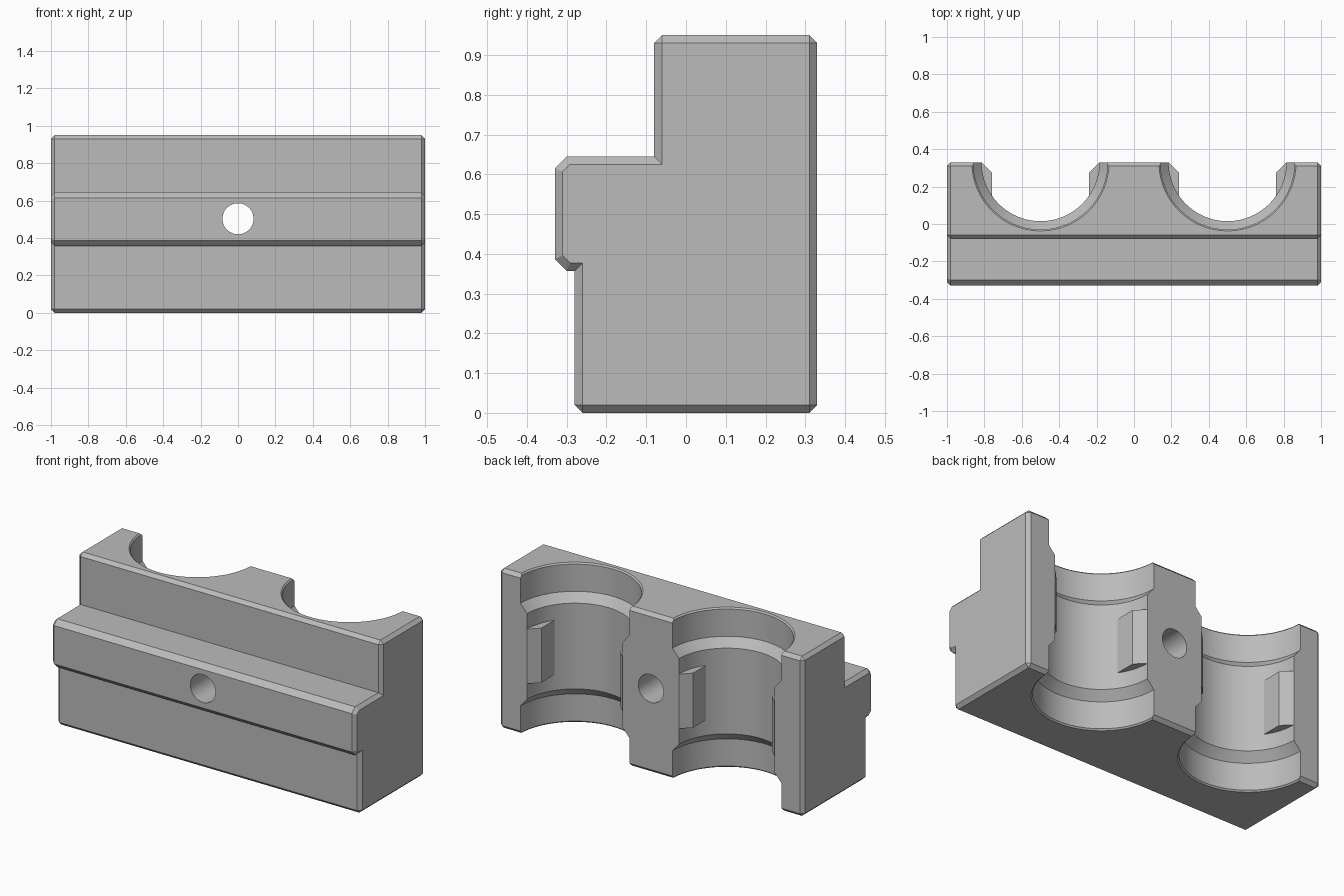
import bpy, bmesh, math
from mathutils import Matrix, Vector

cube = bpy.data.objects.get("Cube")
if cube:
    bpy.data.objects.remove(cube, do_unlink=True)

HEIGHT, BACK, CHAMFER = 0.95, 0.33, 0.02
BORE_X = (-0.5, 0.5)

grey = bpy.data.materials.new("plain grey")
grey.use_nodes = True
grey.diffuse_color = (0.5, 0.5, 0.5, 1)
grey.node_tree.nodes["Principled BSDF"].inputs["Base Color"].default_value = (0.5, 0.5, 0.5, 1)


def make_object(name, bm):
    bmesh.ops.recalc_face_normals(bm, faces=bm.faces)
    mesh = bpy.data.meshes.new(name)
    bm.to_mesh(mesh)
    bm.free()
    mesh.materials.append(grey)
    ob = bpy.data.objects.new(name, mesh)
    bpy.context.collection.objects.link(ob)
    return ob


def prism(points, direction):
    """Extrude a closed outline of 3D points along a vector."""
    bm = bmesh.new()
    face = bm.faces.new([bm.verts.new(p) for p in points])
    new = bmesh.ops.extrude_face_region(bm, geom=[face])["geom"]
    bmesh.ops.translate(bm, vec=direction,
                        verts=[v for v in new if isinstance(v, bmesh.types.BMVert)])
    bmesh.ops.recalc_face_normals(bm, faces=bm.faces)
    return bm


def activate(ob):
    bpy.ops.object.select_all(action="DESELECT")
    ob.select_set(True)
    bpy.context.view_layer.objects.active = ob


def cut(ob, cutter):
    mod = ob.modifiers.new("cut", "BOOLEAN")
    mod.operation, mod.solver, mod.object = "DIFFERENCE", "EXACT", cutter
    activate(ob)
    bpy.ops.object.modifier_apply(modifier=mod.name)
    bpy.data.objects.remove(cutter, do_unlink=True)


# Block: stepped side profile (y, z) with a chamfered front rail
profile = [(-0.28, 0), (BACK, 0), (BACK, HEIGHT), (-0.08, HEIGHT), (-0.08, 0.645),
           (-0.30, 0.645), (-0.33, 0.615), (-0.33, 0.387), (-0.30, 0.357), (-0.28, 0.357)]
bm = prism([(-1, y, z) for y, z in profile], (2, 0, 0))
corners = [e for e in bm.edges if e.is_convex and e.calc_face_angle() > math.radians(60)]
bmesh.ops.bevel(bm, geom=corners, offset=CHAMFER, segments=1, affect="EDGES")
block = make_object("clamp_block", bm)

# Stepped bores: wide mouths, cones and a narrower middle, mirrored in height
half = [(0, -0.05), (0.375, -0.05), (0.375, 0), (0.367, 0), (0.359, 0.008),
        (0.359, 0.17), (0.315, 0.22)]
bore = half + [(r, HEIGHT - z) for r, z in reversed(half)]
for x in BORE_X:
    bm = bmesh.new()
    start = [bm.verts.new((r, 0, z)) for r, z in bore]
    edges = [bm.edges.new(pair) for pair in zip(start, start[1:])]
    bmesh.ops.spin(bm, geom=start + edges, cent=(0, 0, 0), axis=(0, 0, 1),
                   angle=math.tau, steps=72, use_merge=False)
    bmesh.ops.remove_doubles(bm, verts=bm.verts, dist=1e-5)
    bmesh.ops.rotate(bm, verts=bm.verts, matrix=Matrix.Rotation(math.pi / 72, 3, "Z"))
    bmesh.ops.translate(bm, verts=bm.verts, vec=(x, BACK, 0))
    cut(block, make_object("bore_cutter", bm))

# Bolt hole through the middle
bm = bmesh.new()
bmesh.ops.create_cone(bm, cap_ends=True, segments=48, radius1=0.083, radius2=0.083, depth=2,
                      matrix=Matrix.Translation((0, 0, 0.503)) @ Matrix.Rotation(math.pi / 2, 4, "X"))
cut(block, make_object("bolt_hole_cutter", bm))
activate(block)
bpy.ops.object.shade_smooth_by_angle(angle=math.radians(25))

# Locating keys on both sides of each bore
key = [(0.315, 0), (0.26, -0.055), (0.26, -0.18), (0.33, -0.18), (0.33, -0.05)]
for bore_name, x in zip(("right", "left"), BORE_X):
    for side_name, s in (("right", -1), ("left", 1)):
        outline = [(x + s * dx, BACK + dy, 0.313) for dx, dy in key]
        make_object(f"{bore_name}_bore_{side_name}_key", prism(outline, (0, 0, 0.325)))
